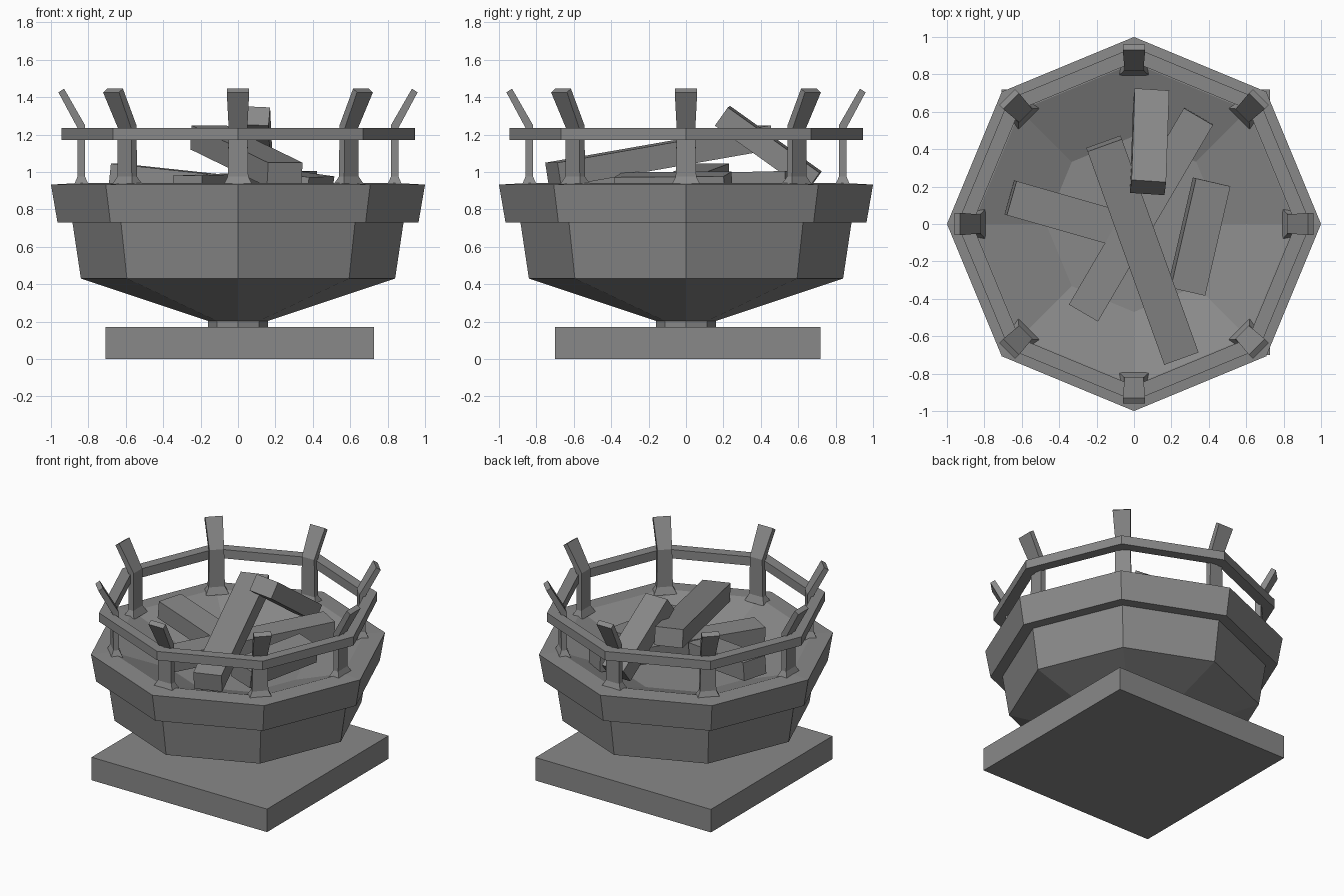
import bpy, bmesh, math
from mathutils import Vector, Matrix

cube = bpy.data.objects.get("Cube")
if cube:
    bpy.data.objects.remove(cube, do_unlink=True)

GREY = (0.25, 0.25, 0.25, 1)
mat = bpy.data.materials.new("plain grey")
mat.use_nodes = True
mat.diffuse_color = GREY
bsdf = next(n for n in mat.node_tree.nodes if n.type == 'BSDF_PRINCIPLED')
bsdf.inputs["Base Color"].default_value = GREY
bsdf.inputs["Roughness"].default_value = 0.8


def finish(name, bm):
    bmesh.ops.recalc_face_normals(bm, faces=bm.faces)
    mesh = bpy.data.meshes.new(name)
    bm.to_mesh(mesh)
    bm.free()
    mesh.materials.append(mat)
    obj = bpy.data.objects.new(name, mesh)
    bpy.context.collection.objects.link(obj)
    return obj


def skin(bm, loops, closed=False):
    """Bridge equal-sized vertex loops, capping both ends unless closed."""
    rings = [[bm.verts.new(p) for p in loop] for loop in loops]
    pairs = list(zip(rings, rings[1:]))
    if closed:
        pairs.append((rings[-1], rings[0]))
    else:
        bm.faces.new(rings[0])
        bm.faces.new(rings[-1])
    for a, b in pairs:
        n = len(a)
        for i in range(n):
            j = (i + 1) % n
            bm.faces.new((a[i], a[j], b[j], b[i]))


def octagon(radius, z):
    return [(radius * math.cos(k * math.pi / 4),
             radius * math.sin(k * math.pi / 4), z) for k in range(8)]


def lathe(name, profile, closed=False):
    bm = bmesh.new()
    skin(bm, [octagon(r, z) for r, z in profile], closed)
    return finish(name, bm)


def box(name, size, matrix):
    bm = bmesh.new()
    bmesh.ops.create_cube(bm, size=1, matrix=matrix @ Matrix.Diagonal((*size, 1)))
    return finish(name, bm)


def log(name, start, end, width, thick, roll=0):
    """Squared log whose centre line runs from start to end."""
    a, b = Vector(start), Vector(end)
    along = (b - a).normalized()
    side = along.cross(Vector((0, 0, 1))).normalized()
    up = side.cross(along)
    turn = Matrix((side, along, up)).transposed().to_4x4()
    matrix = Matrix.Translation((a + b) / 2) @ turn @ Matrix.Rotation(math.radians(roll), 4, 'Y')
    return box(name, (width, (b - a).length, thick), matrix)


# Square base slab and short neck
box("base_slab", (1.435, 1.42, 0.17), Matrix.Translation((0.01, 0.01, 0.085)))
lathe("neck", [(0.16, 0.165), (0.16, 0.21)])

# Eight-sided bowl with an overhanging rim and a sunken fire bed
lathe("bowl", [(0.15, 0.2), (0.84, 0.43), (0.885, 0.73), (0.965, 0.73),
               (1.0, 0.932), (0.86, 0.94), (0.47, 0.79)])

# Guard rail around the posts
lathe("guard_rail", [(0.945, 1.17), (0.945, 1.235), (0.865, 1.235), (0.865, 1.17)], closed=True)

# Posts: inner radius, outer radius, half width, inner height, outer height
SECTIONS = [(0.795, 0.88, 0.08, 0.925, 0.925),
            (0.818, 0.858, 0.055, 0.975, 0.975),
            (0.818, 0.858, 0.05, 1.25, 1.235),
            (0.93, 0.96, 0.06, 1.445, 1.425)]
for k in range(8):
    bm = bmesh.new()
    skin(bm, [[(ri, -w, zi), (ro, -w, zo), (ro, w, zo), (ri, w, zi)]
              for ri, ro, w, zi, zo in SECTIONS])
    bm.transform(Matrix.Rotation(k * math.pi / 4, 4, 'Z'))
    finish(f"rail_post_{k + 1}", bm)

# Heap of squared logs
log("log_leaning", (0.075, 0.195, 1.3), (0.092, 0.685, 0.95), 0.185, 0.12, 3)
log("log_long_top", (0.25, -0.71, 0.985), (-0.16, 0.43, 1.185), 0.195, 0.13)
log("log_long_bottom", (-0.27, -0.475, 0.92), (0.345, 0.575, 0.945), 0.18, 0.12)
log("log_right", (0.28, -0.36, 0.92), (0.415, 0.225, 0.925), 0.19, 0.13, 8)
log("log_left", (-0.66, 0.14, 0.98), (-0.1, -0.02, 0.92), 0.19, 0.13)
